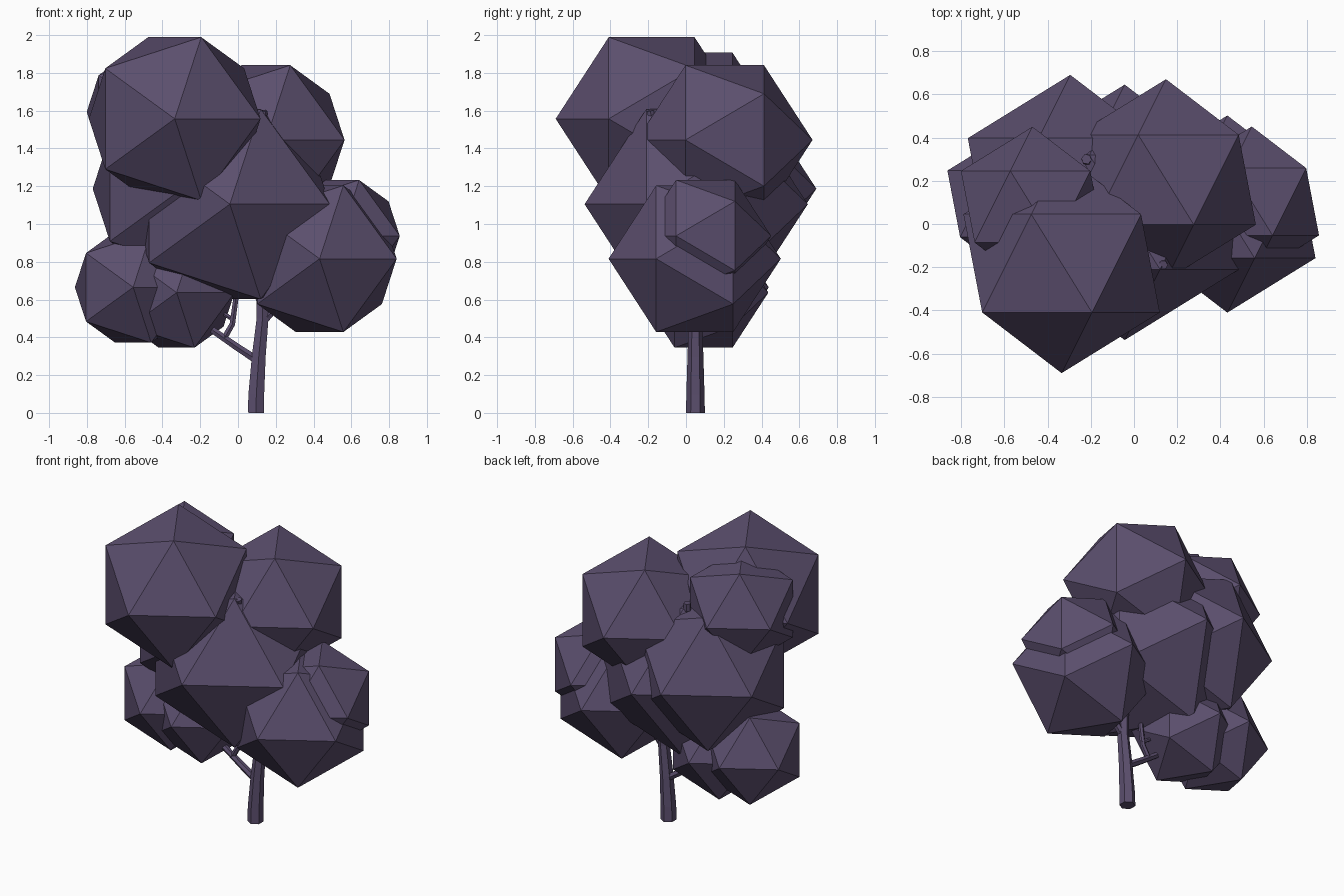
import bpy, math

if "Cube" in bpy.data.objects:
    bpy.data.objects.remove(bpy.data.objects["Cube"])

# One flat dusky purple for the whole tree
purple = bpy.data.materials.new("dusky_purple")
purple.diffuse_color = (0.105, 0.077, 0.155, 1.0)
purple.use_nodes = True
purple.node_tree.nodes["Principled BSDF"].inputs["Base Color"].default_value = purple.diffuse_color


def leaf_ball(name, center, radius):
    # Icosahedron with its pole pointing to the front
    bpy.ops.mesh.primitive_ico_sphere_add(
        subdivisions=1, radius=radius, location=center,
        rotation=(math.radians(90), 0, 0))
    ob = bpy.context.object
    ob.name = name
    ob.data.materials.append(purple)


def limb(name, points):
    # Tapered six-sided tube through (x, y, z, radius) points
    cu = bpy.data.curves.new(name + "_path", 'CURVE')
    cu.dimensions = '3D'
    cu.bevel_depth = 1.0
    cu.bevel_resolution = 1
    cu.use_fill_caps = True
    sp = cu.splines.new('POLY')
    sp.points.add(len(points) - 1)
    for p, (x, y, z, r) in zip(sp.points, points):
        p.co = (x, y, z, 1)
        p.radius = r
    tmp = bpy.data.objects.new(name + "_path", cu)
    bpy.context.collection.objects.link(tmp)
    bpy.context.view_layer.update()
    me = bpy.data.meshes.new_from_object(
        tmp.evaluated_get(bpy.context.evaluated_depsgraph_get()))
    bpy.data.objects.remove(tmp)
    for f in me.polygons:
        f.use_smooth = False
        f.material_index = 0
    me.materials.clear()
    me.materials.append(purple)
    ob = bpy.data.objects.new(name, me)
    bpy.context.collection.objects.link(ob)


# Foliage
leaf_ball("foliage_top_front", (-0.335, -0.182, 1.557), 0.508)
leaf_ball("foliage_middle", (-0.043, 0.054, 1.105), 0.591)
leaf_ball("foliage_top_right", (0.148, 0.205, 1.445), 0.465)
leaf_ball("foliage_middle_back", (-0.295, 0.16, 1.187), 0.53)
leaf_ball("foliage_top_back", (-0.47, 0.08, 1.593), 0.37)
leaf_ball("foliage_low_right_front", (0.432, 0.046, 0.816), 0.456)
leaf_ball("foliage_right_back", (0.545, 0.103, 0.937), 0.348)
leaf_ball("foliage_low_left", (-0.555, 0.093, 0.665), 0.345)
leaf_ball("foliage_low_left_front", (-0.325, 0.093, 0.637), 0.343)

# Trunk and branches
limb("trunk", [(0.095, 0.05, 0, 0.05), (0.097, 0.05, 0.1, 0.048),
               (0.11, 0.05, 0.3, 0.042), (0.13, 0.05, 0.5, 0.036),
               (0.125, 0.05, 0.75, 0.033), (0.05, 0.08, 1.05, 0.03)])
limb("branch_left", [(0.1, 0.05, 0.28, 0.024), (0, 0.05, 0.345, 0.022),
                     (-0.13, 0.05, 0.435, 0.02), (-0.3, 0.08, 0.58, 0.015)])
limb("branch_inner", [(-0.07, 0.05, 0.40, 0.018), (-0.03, 0.05, 0.47, 0.017),
                      (-0.012, 0.05, 0.6, 0.016), (-0.04, 0.05, 0.8, 0.014)])
limb("twig_inner", [(-0.02, 0.05, 0.49, 0.013), (-0.1, 0.07, 0.54, 0.01)])
limb("branch_right", [(0.13, 0.05, 0.48, 0.024), (0.2, 0.05, 0.56, 0.022),
                      (0.4, 0.07, 0.8, 0.016)])
limb("branch_back", [(0.05, 0.08, 1.03, 0.03), (-0.1, 0.2, 1.35, 0.028),
                     (-0.22, 0.3, 1.6, 0.025), (-0.22, 0.3, 1.64, 0.024)])
limb("branch_front", [(0.12, 0.05, 0.75, 0.028), (0.12, -0.04, 1.2, 0.024),
                      (0.13, -0.18, 1.55, 0.022), (0.135, -0.19, 1.6, 0.022)])
